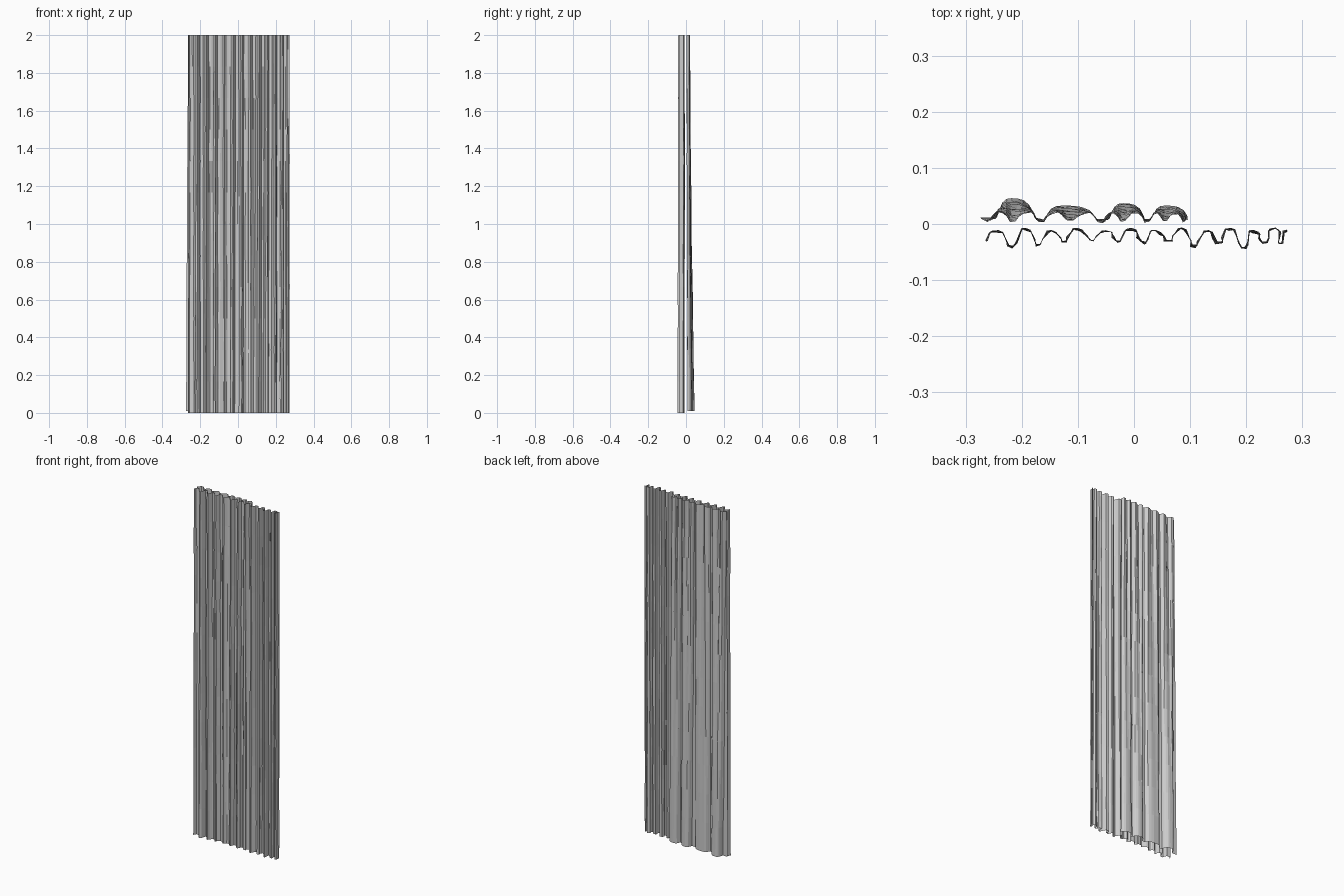
import bpy, bmesh, random

if "Cube" in bpy.data.objects:
    bpy.data.objects.remove(bpy.data.objects["Cube"])
random.seed(4)
ROWS = 12


def drape(name, top, bottom, z0, z1, wobble):
    """Hang a single-skin sheet between a top profile and a hem profile."""
    bm = bmesh.new()
    rows = []
    for r in range(ROWS + 1):
        t = r / ROWS
        edge = 0 if r in (0, ROWS) else wobble
        row = []
        for (xa, ya), (xb, yb) in zip(top, bottom):
            x = xb + (xa - xb) * t + random.uniform(-edge, edge)
            y = yb + (ya - yb) * t + random.uniform(-edge, edge)
            row.append(bm.verts.new((x, y, z0 + (z1 - z0) * t)))
        rows.append(row)
    for lo, hi in zip(rows, rows[1:]):
        for i in range(len(lo) - 1):
            bm.faces.new((lo[i], lo[i + 1], hi[i + 1], hi[i]))
    me = bpy.data.meshes.new(name)
    bm.to_mesh(me)
    bm.free()
    ob = bpy.data.objects.new(name, me)
    bpy.context.collection.objects.link(ob)
    return ob


# Front curtain: deep narrow pleats
backs = [-.243, -.193, -.148, -.100, -.050, -.004, .039, .086, .132, .173, .214, .250]
depths = [-.038, -.036, -.030, -.029, -.030, -.031, -.029, -.037, -.031, -.041, -.031]
top = [(-.261, -.030), (-.256, -.016)]
for i, x in enumerate(backs):
    yb = -.012 + .004 * (i % 2)
    top += [(x - .008, yb), (x, yb + .001), (x + .008, yb - .002)]
    if i < len(depths):
        m, d = (x + backs[i + 1]) / 2, depths[i]
        top += [(m - .008, d + .008), (m - .004, d), (m + .004, d), (m + .008, d + .008)]
top += [(.257, -.034), (.263, -.034), (.265, -.012), (.273, -.010)]
hem = [(x + random.uniform(-.006, .004), y - random.uniform(0, .006)) for x, y in top]
hem[-1] = (.273, -.014)
drape("front_curtain", top, hem, 0, 2, .0012)

# Rear curtain: small gathers on top opening into four broad folds at the hem
cells = [(-.265, -.165, -.235, -.187, .046), (-.165, -.060, -.148, -.080, .033),
         (-.060, .022, -.035, .010, .037), (.022, .090, .040, .088, .033)]
top, hem = [(-.265, .006)], [(-.275, .012)]
gather = [(.04, .003), (.10, .012), (.18, .019), (.30, .020), (.38, .012), (.44, .005),
          (.54, .005), (.60, .013), (.68, .018), (.82, .019), (.90, .012), (.96, .003)]
fold = [-.20, -.14, -.08, .0, .15, .35, .60, .80, 1.0, 1.08, 1.14, 1.2]
rise = [.25, .40, .60, .82, .97, 1.0, .98, .92, .75, .60, .45, .25]
for a, b, l, r, h in cells:
    for (t, y), f, k in zip(gather, fold, rise):
        top.append((a + (b - a) * t, y + random.uniform(-.002, .002)))
        hem.append((min(l + (r - l) * f, .096), h * k))
drape("rear_curtain", top, hem, .01, 2, .0012)
